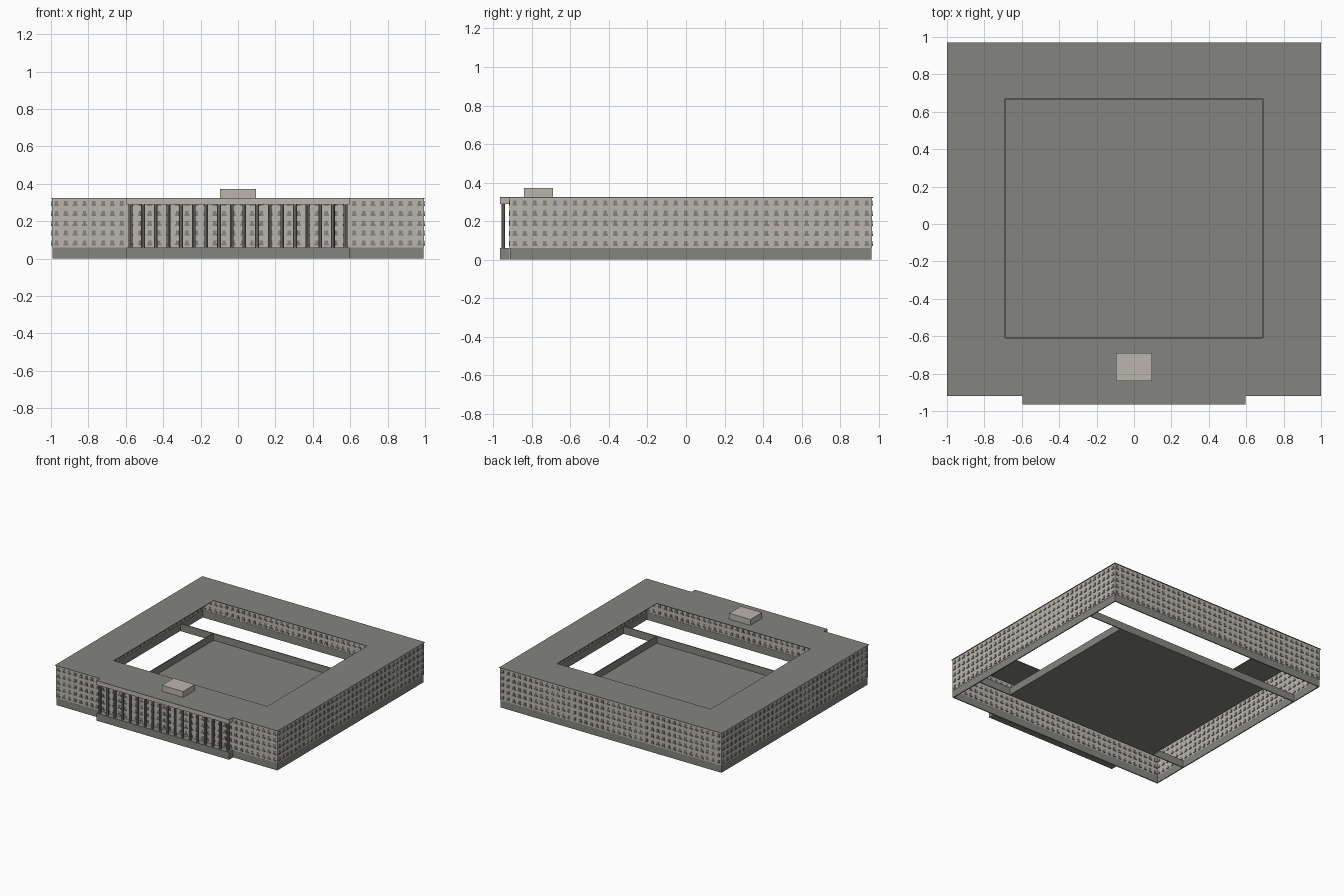
import bpy
import bmesh
from mathutils import Matrix, Vector

cube = bpy.data.objects.get("Cube")
if cube:
    bpy.data.objects.remove(cube, do_unlink=True)


def material(name, rgb):
    m = bpy.data.materials.new(name)
    m.use_nodes = True
    m.diffuse_color = (*rgb, 1)
    m.node_tree.nodes["Principled BSDF"].inputs["Base Color"].default_value = (*rgb, 1)
    return m


STONE = material("pale_stone", (0.50, 0.47, 0.42))
GREY = material("warm_grey", (0.23, 0.23, 0.21))


def add_box(bm, x0, x1, y0, y1, z0, z1):
    size = Vector((x1 - x0, y1 - y0, z1 - z0))
    centre = Vector((x0 + x1, y0 + y1, z0 + z1)) / 2
    bmesh.ops.create_cube(bm, size=1, matrix=Matrix.Translation(centre) @ Matrix.Diagonal((*size, 1)))


def finish(name, bm, mat):
    mesh = bpy.data.meshes.new(name)
    bm.to_mesh(mesh)
    bm.free()
    mesh.materials.append(mat)
    obj = bpy.data.objects.new(name, mesh)
    bpy.context.collection.objects.link(obj)
    return obj


def boxes(name, mat, *dims):
    bm = bmesh.new()
    for d in dims:
        add_box(bm, *d)
    return finish(name, bm, mat)


def ring(name, mat, x, y0, y1, t, z0, z1):
    """Rectangular frame of thin walls."""
    return boxes(name, mat,
                 (-x, x, y0, y0 + t, z0, z1), (-x, x, y1 - t, y1, z0, z1),
                 (-x, -x + t, y0 + t, y1 - t, z0, z1), (x - t, x, y0 + t, y1 - t, z0, z1))


# Main levels and plan
BASE, TOP = 0.06, 0.325
X, FRONT, BACK = 0.995, -0.915, 0.965
CX, CY0, CY1 = 0.69, -0.61, 0.67
PX, PY = 0.595, -0.965
T = 0.008

# Outer shell
ring("plinth", GREY, X - 0.002, FRONT + 0.002, BACK - 0.002, T, 0, BASE)
ring("outer_walls", STONE, X, FRONT, BACK, T, BASE, TOP - 0.004)

# Roof with an open courtyard
R = TOP - 0.004
boxes("roof", GREY,
      (-1, 1, FRONT - 0.005, CY0, R, TOP), (-1, 1, CY1, BACK + 0.005, R, TOP),
      (-1, -CX, CY0, CY1, R, TOP), (CX, 1, CY0, CY1, R, TOP),
      (-PX, PX, PY, FRONT - 0.005, R, TOP))

# Courtyard floor and low walls
boxes("courtyard_floor", GREY, (-CX, CX, CY0, CY1, 0, 0.004))
boxes("courtyard_low_walls", GREY,
      *[(-X + T, X - T, y - T / 2, y + T / 2, 0, BASE) for y in (CY0, CY1)],
      *[(x - T / 2, x + T / 2, CY0, CY1, 0, BASE) for x in (-CX, CX)])

# Windows and sills on all four sides, showing through the thin walls
windows, sills = bmesh.new(), bmesh.new()


def window_row(start, end, count, wall, out, along_x):
    step = (end - start) / count
    for i in range(count):
        c = start + step * (i + 0.5)
        for row in range(5):
            z = 0.07 + row * 0.0525
            parts = ((windows, 0.009, 0.003, z, z + 0.027),
                     (sills, 0.013, 0.005, z, z + 0.01))
            for bm, half, depth, z0, z1 in parts:
                a, b = sorted((wall + out * depth, wall - out * (T + depth)))
                if along_x:
                    add_box(bm, c - half, c + half, a, b, z0, z1)
                else:
                    add_box(bm, a, b, c - half, c + half, z0, z1)


for wall, out in ((FRONT, -1), (BACK, 1)):
    window_row(-X, X, 40, wall, out, True)
for side in (-1, 1):
    window_row(FRONT, BACK, 36, side * X, side, False)
finish("windows", windows, GREY)
finish("window_sills", sills, GREY)

# Front portico
boxes("portico_base", GREY, (-PX, PX, PY, FRONT, 0, BASE))
boxes("portico_beam", STONE, (-PX, PX, PY, FRONT, 0.29, R))
columns = bmesh.new()
COUNT = 18
for i in range(COUNT):
    x = -0.575 + 1.15 * i / (COUNT - 1)
    bmesh.ops.create_cone(columns, cap_ends=True, segments=8, radius1=0.01, radius2=0.01,
                          depth=0.29 - BASE,
                          matrix=Matrix.Translation((x, -0.949, (0.29 + BASE) / 2)))
finish("portico_columns", columns, GREY)

# Rooftop room
boxes("rooftop_room", STONE, (-0.095, 0.095, -0.84, -0.69, TOP, 0.373))
